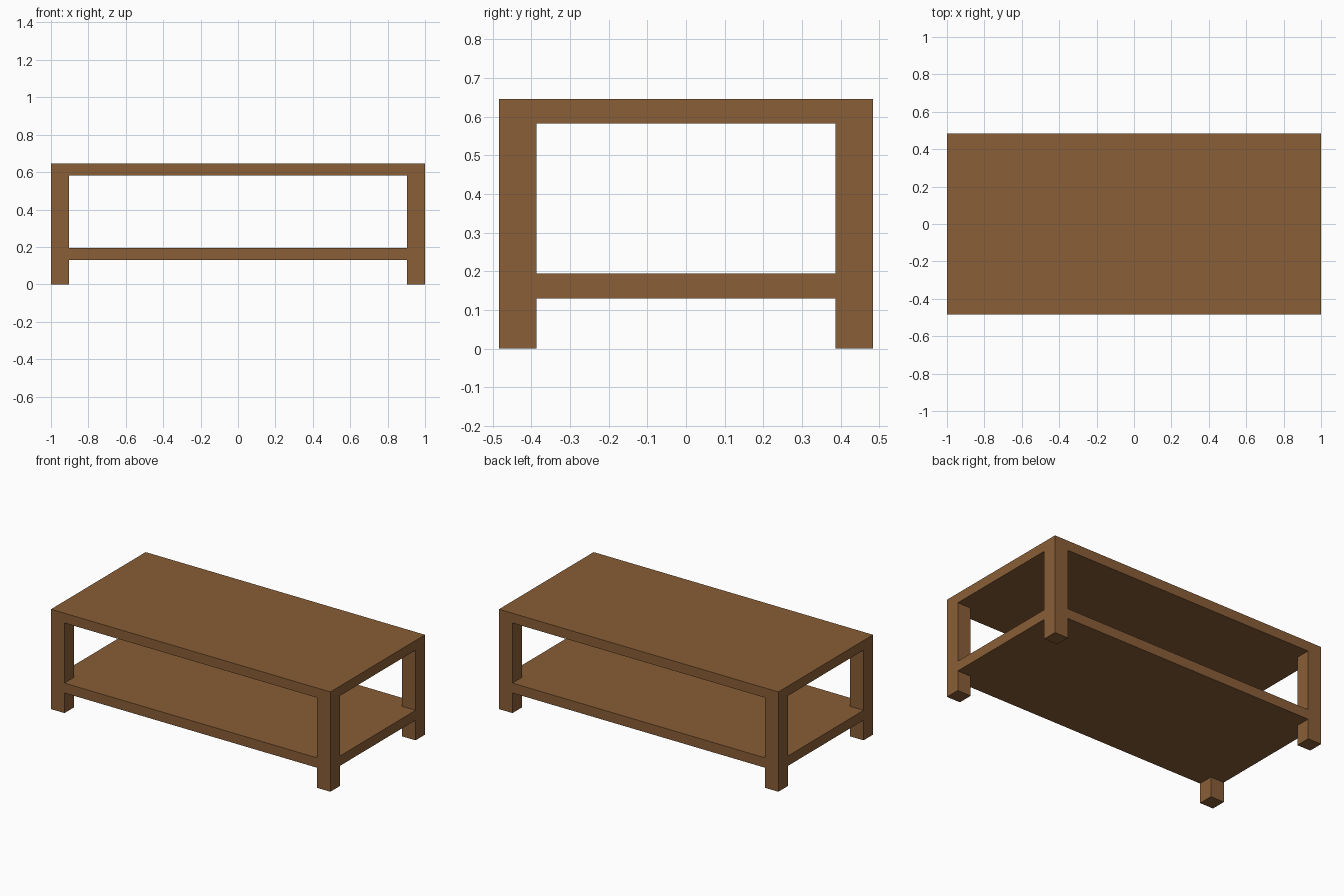
import bpy
import bmesh

cube = bpy.data.objects.get("Cube")
if cube:
    bpy.data.objects.remove(cube, do_unlink=True)

# Overall sizes
HX, HY = 1.0, 0.484            # half length, half depth
LEG = 0.097                    # leg width
TOP_Z, TOP_UNDER = 0.646, 0.583
SHELF_Z, SHELF_UNDER = 0.194, 0.13

wood = bpy.data.materials.new("brown wood")
wood.use_nodes = True
colour = (0.25, 0.112, 0.038, 1.0)
wood.diffuse_color = colour
wood.node_tree.nodes["Principled BSDF"].inputs["Base Color"].default_value = colour


def prism(name, outline, z0, z1):
    """Extrude a counter-clockwise xy outline from z0 up to z1."""
    bm = bmesh.new()
    base = bm.faces.new([bm.verts.new((x, y, z0)) for x, y in outline])
    new = bmesh.ops.extrude_face_region(bm, geom=[base], use_keep_orig=True)["geom"]
    bmesh.ops.translate(bm, vec=(0, 0, z1 - z0),
                        verts=[v for v in new if isinstance(v, bmesh.types.BMVert)])
    bmesh.ops.recalc_face_normals(bm, faces=bm.faces)
    mesh = bpy.data.meshes.new(name)
    bm.to_mesh(mesh)
    bm.free()
    mesh.materials.append(wood)
    obj = bpy.data.objects.new(name, mesh)
    bpy.context.collection.objects.link(obj)
    return obj


def rectangle(x0, x1, y0, y1):
    return [(x0, y0), (x1, y0), (x1, y1), (x0, y1)]


# Table top
prism("table_top", rectangle(-HX, HX, -HY, HY), TOP_UNDER, TOP_Z)

# Lower shelf, notched at the corners so that it sits flush with the legs
ix, iy = HX - LEG, HY - LEG
prism("lower_shelf",
      [(-ix, -HY), (ix, -HY), (ix, -iy), (HX, -iy), (HX, iy), (ix, iy),
       (ix, HY), (-ix, HY), (-ix, iy), (-HX, iy), (-HX, -iy), (-ix, -iy)],
      SHELF_UNDER, SHELF_Z)

# Four square corner legs
for side, sx in (("left", 1), ("right", -1)):
    for end, sy in (("front", -1), ("back", 1)):
        xs = sorted((sx * ix, sx * HX))
        ys = sorted((sy * iy, sy * HY))
        prism(f"{end}_{side}_leg", rectangle(*xs, *ys), 0.0, TOP_UNDER)
